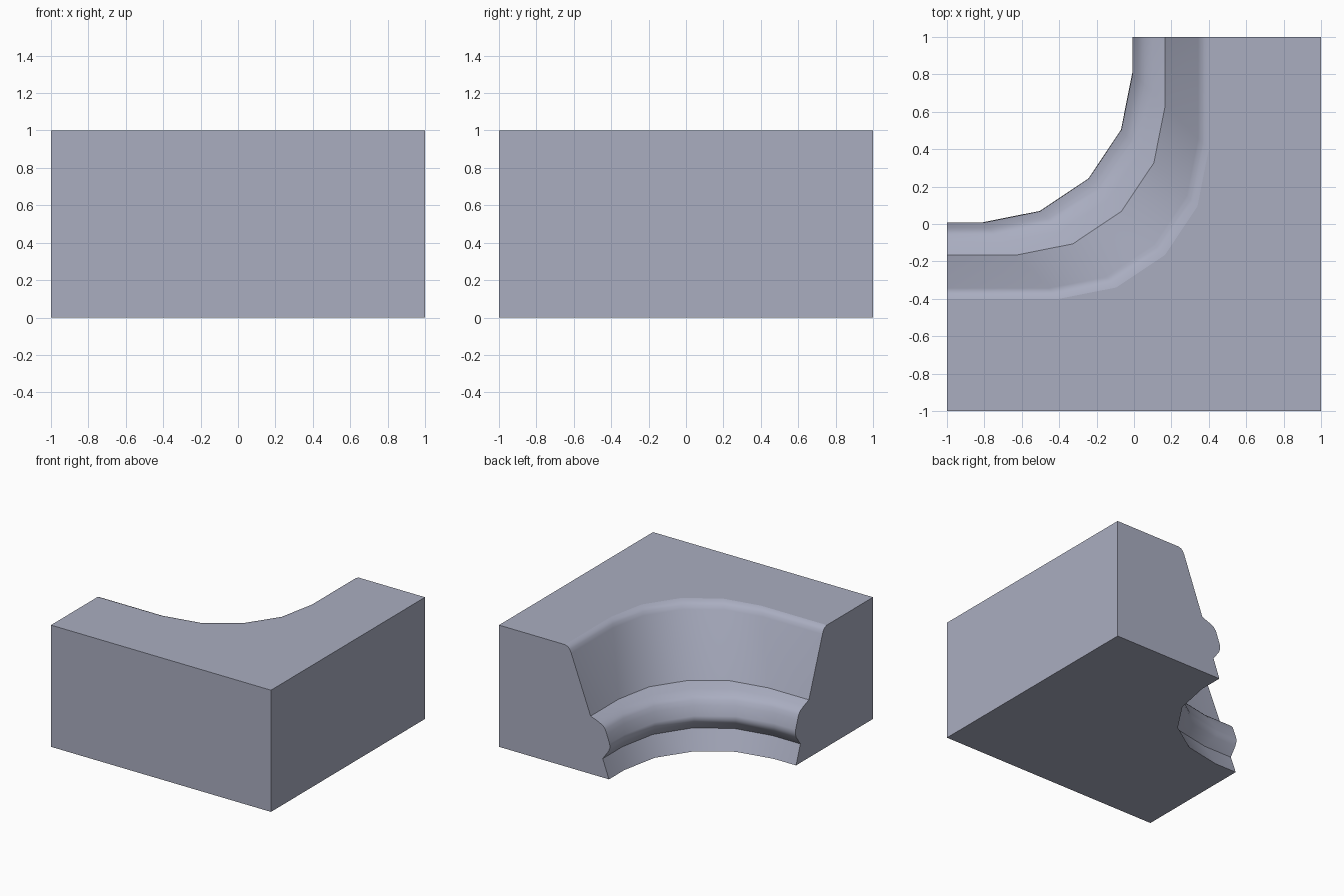
import bpy, bmesh, math

if "Cube" in bpy.data.objects:
    bpy.data.objects.remove(bpy.data.objects["Cube"])

# Moulding profile: (inset from the cut edge, height), bottom to top
PROFILE = [(0, 0), (.057, .155), (.003, .23),
           (-.009, .262), (-.006, .295), (.02, .365), (.034, .402), (.055, .427),
           (.10, .450), (.167, .475), (.343, .945), (.355, .972),
           (.375, .992), (.40, 1)]
RADIUS, STEPS = 0.8, 4


def path(d):
    """Plan line of the curved wall, shifted diagonally by d."""
    pts = [(-1, -d)]
    for i in range(STEPS + 1):
        a = math.radians(-90 + 90 * i / STEPS)
        pts.append((-RADIUS + d + RADIUS * math.cos(a),
                    RADIUS - d + RADIUS * math.sin(a)))
    return pts + [(d, 1)]


bm = bmesh.new()
rings = [[bm.verts.new((x, y, z)) for x, y in path(d)] for d, z in PROFILE]
corners = [[bm.verts.new((x, y, z)) for x, y in ((1, 1), (1, -1), (-1, -1))]
           for z in (0, 1)]

# Swept inner wall
for lo, hi in zip(rings, rings[1:]):
    for i in range(len(lo) - 1):
        bm.faces.new((lo[i], lo[i + 1], hi[i + 1], hi[i]))

# Bottom, top, outer sides and the two profiled ends
low, high = corners
wall_count = len(bm.faces)
bm.faces.new(rings[0] + low)
bm.faces.new(rings[-1] + high)
for i in range(2):
    bm.faces.new((low[i], low[i + 1], high[i + 1], high[i]))
bm.faces.new([r[0] for r in rings] + [high[2], low[2]])
bm.faces.new([r[-1] for r in rings] + [high[0], low[0]])
bmesh.ops.recalc_face_normals(bm, faces=bm.faces)

mesh = bpy.data.meshes.new("corner_block")
bm.to_mesh(mesh)
bm.free()
block = bpy.data.objects.new("corner_block", mesh)
bpy.context.collection.objects.link(block)

# Smooth the moulding, keep hard edges crisp and the outer faces flat
bpy.context.view_layer.objects.active = block
block.select_set(True)
bpy.ops.object.shade_smooth_by_angle(angle=math.radians(35))
for p in mesh.polygons:
    p.use_smooth = p.index < wall_count

# Blue-grey stone
mat = bpy.data.materials.new("blue_grey")
mat.diffuse_color = (.40, .42, .53, 1)
mat.use_nodes = True
mat.node_tree.nodes["Principled BSDF"].inputs["Base Color"].default_value = mat.diffuse_color
mesh.materials.append(mat)
